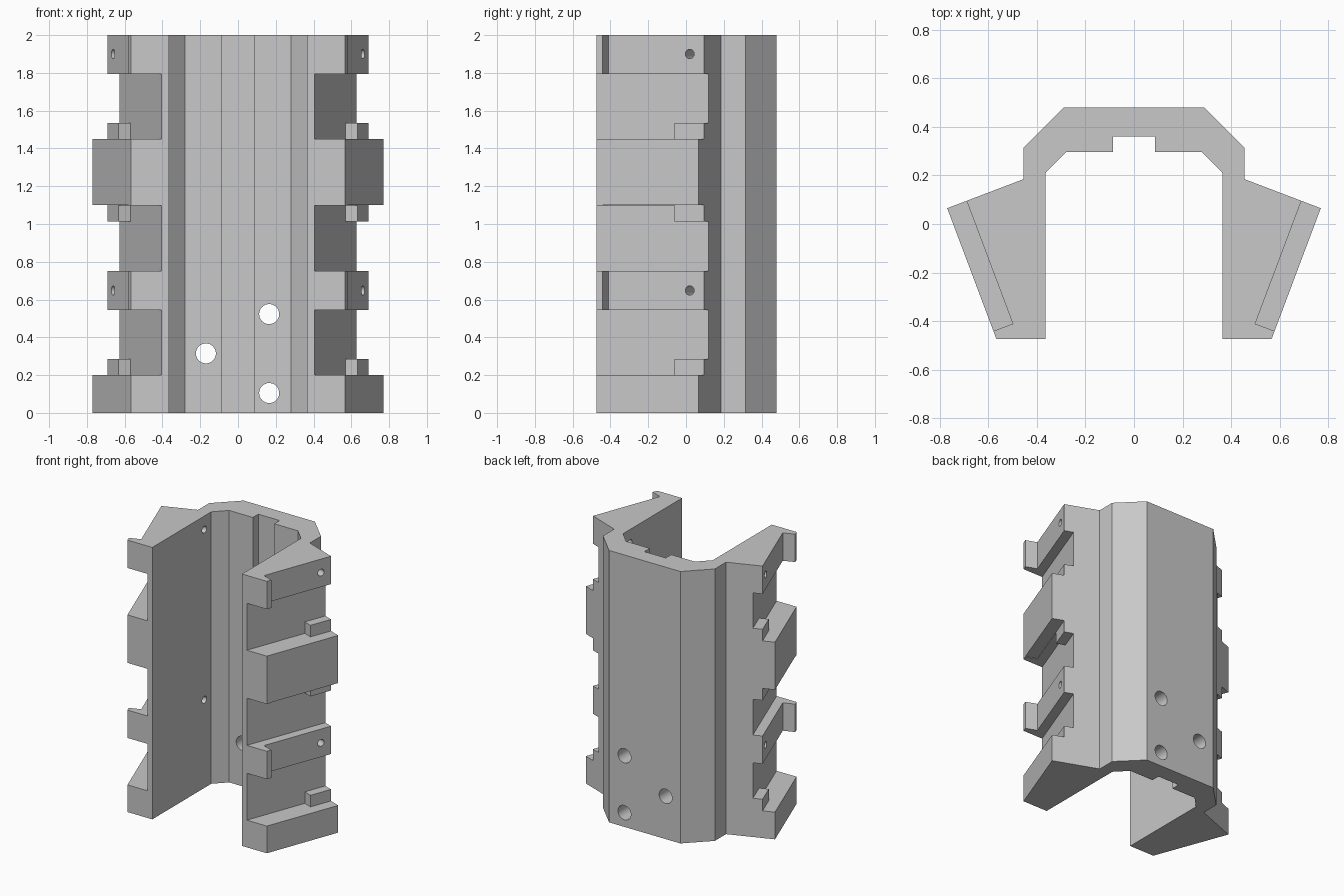
import bpy, bmesh
from mathutils import Vector, Matrix

if "Cube" in bpy.data.objects:
    bpy.data.objects.remove(bpy.data.objects["Cube"], do_unlink=True)

grey = bpy.data.materials.new("plain grey")
grey.use_nodes = True
grey.diffuse_color = (0.58, 0.58, 0.58, 1)
grey.node_tree.nodes["Principled BSDF"].inputs["Base Color"].default_value = grey.diffuse_color


def add_object(name, bm):
    bmesh.ops.recalc_face_normals(bm, faces=bm.faces)
    mesh = bpy.data.meshes.new(name)
    bm.to_mesh(mesh)
    bm.free()
    mesh.materials.append(grey)
    obj = bpy.data.objects.new(name, mesh)
    bpy.context.collection.objects.link(obj)
    return obj


def prism(name, outline, z0, z1):
    bm = bmesh.new()
    face = bm.faces.new([bm.verts.new((x, y, z0)) for x, y in outline])
    ext = bmesh.ops.extrude_face_region(bm, geom=[face])
    top = [g for g in ext["geom"] if isinstance(g, bmesh.types.BMVert)]
    bmesh.ops.translate(bm, verts=top, vec=(0, 0, z1 - z0))
    return add_object(name, bm)


def rod(name, centre, direction, radius, length):
    bm = bmesh.new()
    turn = Vector(direction).to_track_quat('Z', 'Y').to_matrix().to_4x4()
    bmesh.ops.create_cone(bm, cap_ends=True, segments=32, radius1=radius, radius2=radius,
                          depth=length, matrix=Matrix.Translation(centre) @ turn)
    return add_object(name, bm)


def cut(target, cutter):
    cutter.hide_render = True
    mod = target.modifiers.new("cut", 'BOOLEAN')
    mod.operation, mod.solver, mod.object = 'DIFFERENCE', 'EXACT', cutter
    bpy.context.view_layer.objects.active = target
    bpy.ops.object.modifier_apply(modifier=mod.name)
    bpy.data.objects.remove(cutter, do_unlink=True)


# Body: arched back plate with two flared wings, extruded upward
half = [(0.29, 0.48), (0.455, 0.315), (0.455, 0.185), (0.77, 0.065), (0.567, -0.475),
        (0.365, -0.475), (0.365, 0.21), (0.28, 0.297), (0.087, 0.297), (0.087, 0.36)]
body = prism("rail_body", half + [(-x, y) for x, y in reversed(half)], 0, 2)

# Local frame on the sloped outer face of a wing
front, rear = Vector(half[4]), Vector(half[3])
along = (rear - front).normalized()
outward = Vector((along.y, -along.x))


def wing_cut(side, t0, t1, depth, z0, z1):
    pts = [front + along * t + outward * d
           for t, d in ((t0, 0.06), (t1, 0.06), (t1, -depth), (t0, -depth))]
    cut(body, prism("wing_cutter", [(p.x * side, p.y) for p in pts], z0, z1))


for side in (1, -1):
    # Shallow recess that leaves a front tab
    for z0, z1 in ((0.2, 1.1), (1.45, 2.1)):
        wing_cut(side, 0.036, 0.9, 0.0855, z0, z1)
    # Deep slots between the ribs
    for z0, z1 in ((0.285, 0.545), (0.75, 1.012), (1.535, 1.795)):
        wing_cut(side, -0.3, 0.9, 0.152, z0, z1)
    # Slot extensions that leave small blocks at the rear
    for z0, z1 in ((0.2, 0.4), (0.9, 1.097), (1.45, 1.65)):
        wing_cut(side, -0.3, 0.411, 0.152, z0, z1)
    # Screw holes through the wings
    for z in (0.648, 1.9):
        p = front + along * 0.496 - outward * 0.2
        cut(body, rod("screw_cutter", (p.x * side, p.y, z),
                      (outward.x * side, outward.y, 0), 0.025, 0.7))

# Mounting holes through the back plate
for x, z in ((0.165, 0.523), (-0.17, 0.315), (0.165, 0.105)):
    cut(body, rod("mount_cutter", (x, 0.4, z), (0, 1, 0), 0.053, 0.5))

# Flat faces with smooth bores
bpy.ops.object.select_all(action='DESELECT')
body.select_set(True)
bpy.context.view_layer.objects.active = body
bpy.ops.object.shade_smooth_by_angle(angle=0.35)
